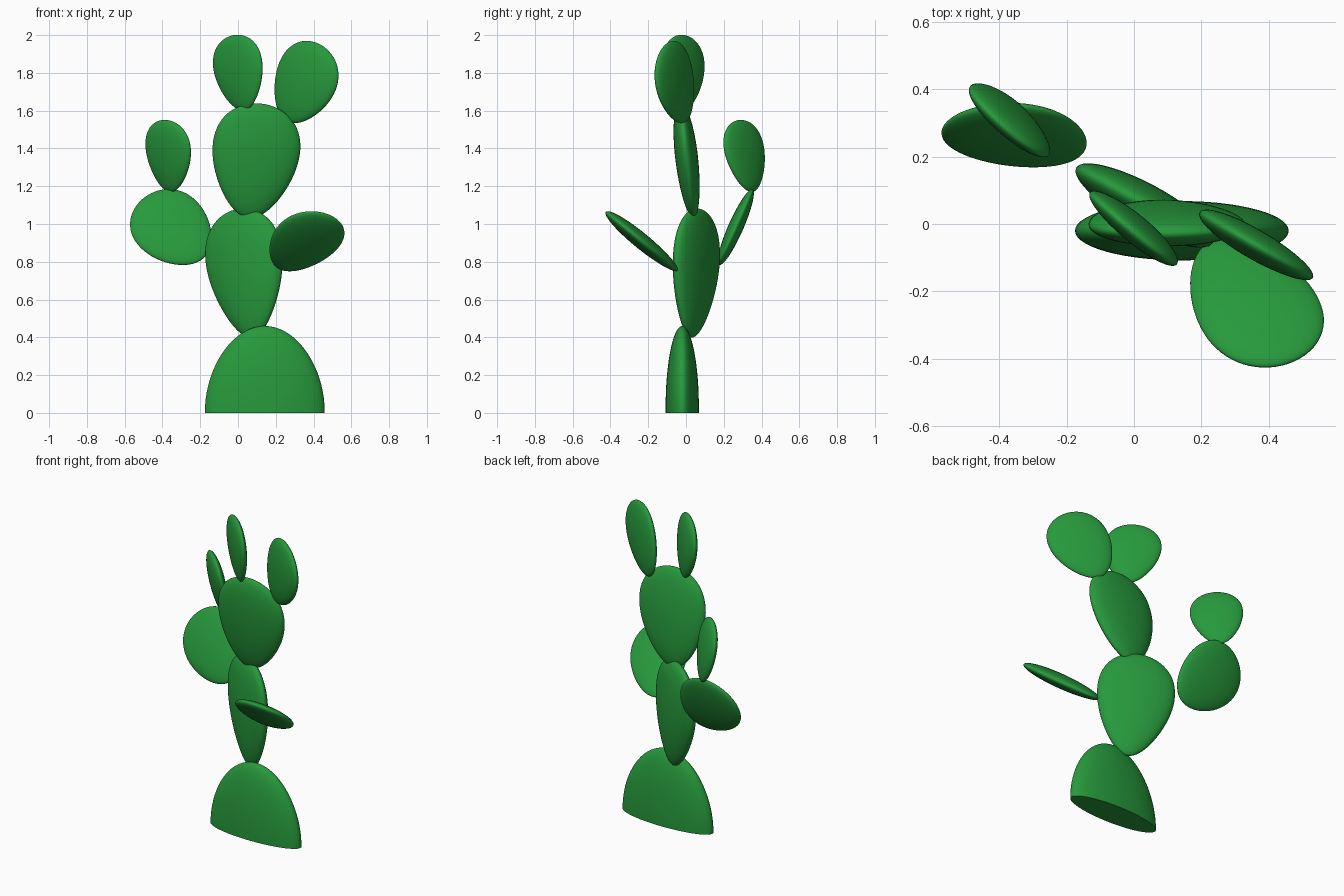
import bpy, bmesh, math
from mathutils import Vector, Matrix

if "Cube" in bpy.data.objects:
    bpy.data.objects.remove(bpy.data.objects["Cube"])

green = bpy.data.materials.new("cactus green")
green.diffuse_color = (0.02, 0.32, 0.045, 1)
green.use_nodes = True
green.node_tree.nodes["Principled BSDF"].inputs["Base Color"].default_value = green.diffuse_color


def pad(name, centre, axis, width, half, k, cut_ground=False):
    """Flattened egg: half = (half width, half thickness, half length);
    k widens the tip end along the axis."""
    peak = max(math.sin(i * math.pi / 90) * (1 - k * math.cos(i * math.pi / 90))
               for i in range(91))
    w = Vector(axis).normalized()
    u = Vector(width)
    u = (u - w * u.dot(w)).normalized()
    n = w.cross(u)
    bm = bmesh.new()
    bmesh.ops.create_uvsphere(bm, u_segments=56, v_segments=36, radius=1)
    for v in bm.verts:
        x, y, z = v.co
        x *= half[0] * (1 + k * z) / peak
        y *= half[1] * (1 + 0.3 * k * z)
        v.co = Vector(centre) + u * x + n * y + w * (z * half[2])
    if cut_ground:
        # slice flat at the ground and cap the opening
        geom = bm.verts[:] + bm.edges[:] + bm.faces[:]
        res = bmesh.ops.bisect_plane(bm, geom=geom, plane_co=(0, 0, 0),
                                     plane_no=(0, 0, -1), clear_outer=True)
        edges = [e for e in res["geom_cut"] if isinstance(e, bmesh.types.BMEdge)]
        bmesh.ops.contextual_create(bm, geom=edges)
    bmesh.ops.recalc_face_normals(bm, faces=bm.faces)
    me = bpy.data.meshes.new(name)
    bm.to_mesh(me)
    bm.free()
    me.materials.append(green)
    ob = bpy.data.objects.new(name, me)
    bpy.context.collection.objects.link(ob)
    bpy.ops.object.select_all(action='DESELECT')
    ob.select_set(True)
    bpy.context.view_layer.objects.active = ob
    bpy.ops.object.shade_smooth_by_angle(angle=math.radians(40))


# half-buried base and the two stacked trunk pads
pad("base_pad", (0.142, -0.02, 0.04), (0, 0, 1), (1, 0, 0), (0.317, 0.088, 0.42), -0.08, True)
pad("lower_trunk_pad", (0.04, 0.05, 0.74), (-0.07, 0.045, 0.68), (0.875, -0.48, 0),
    (0.23, 0.065, 0.343), 0.3)
pad("upper_trunk_pad", (0.09, 0.005, 1.335), (0.07, -0.07, 0.61), (1, 0, 0),
    (0.232, 0.06, 0.306), 0.25)

# two pads on the crown
pad("crown_left_pad", (0.005, -0.015, 1.8), (-0.06, 0.02, 0.4), (0.77, -0.64, 0),
    (0.167, 0.04, 0.202), 0.25)
pad("crown_right_pad", (0.35, -0.055, 1.745), (0.2, -0.12, 0.41), (0.866, -0.5, 0),
    (0.185, 0.044, 0.228), 0.2)

# left arm with its upper pad
pad("left_arm_pad", (-0.345, 0.26, 0.975), (-0.34, 0.15, 0.34), (0.34, 0.15, 0.34),
    (0.2, 0.04, 0.235), 0.15)
pad("left_arm_tip_pad", (-0.368, 0.315, 1.36), (-0.015, -0.075, 0.38), (0.75, -0.66, 0),
    (0.155, 0.04, 0.194), 0.25)

# right arm reaching forward
s, c = math.sin(math.radians(27)), math.cos(math.radians(27))
pad("right_arm_pad", (0.35, -0.23, 0.905), (s, -0.774 * c, 0.633 * c),
    (c, 0.774 * s, -0.633 * s), (0.182, 0.042, 0.26), 0.2)
